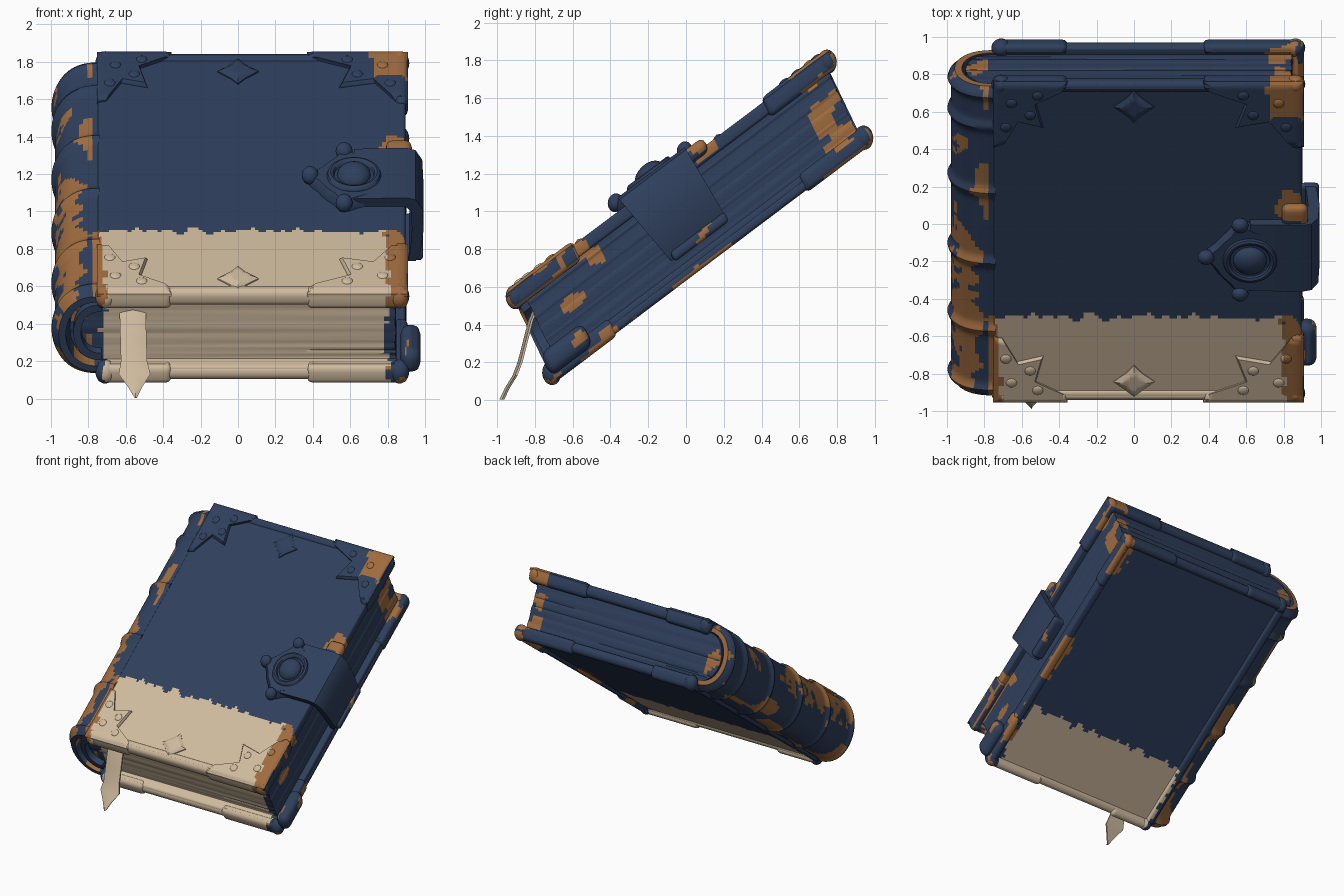
import bpy, bmesh, math, random
from mathutils import Vector, Matrix, noise

if "Cube" in bpy.data.objects:
    bpy.data.objects.remove(bpy.data.objects["Cube"])
random.seed(4)

# Book space: u = width (x), v = height of the book, w = thickness; tilted and sheared into the world
TILT = math.radians(37)
SHEAR = Matrix(((1, 0, 0, 0), (0, 1, 0.2, -0.152), (0, 0, 1, 0), (0, 0, 0, 1)))
TO_WORLD = Matrix.Rotation(TILT, 4, 'X') @ SHEAR

MATS = []
for name, col in (("blue", (0.028, 0.05, 0.108, 1)), ("tan", (0.62, 0.49, 0.34, 1)),
                  ("orange", (0.35, 0.15, 0.05, 1))):
    m = bpy.data.materials.new(name)
    m.diffuse_color = col
    m.use_nodes = True
    m.node_tree.nodes["Principled BSDF"].inputs["Base Color"].default_value = m.diffuse_color
    MATS.append(m)


def n3(a, b, c):
    return noise.noise(Vector((a, b, c)))


def colour_at(p):
    """Worn paint: tan lower band, orange rubbed edges, blue elsewhere."""
    u, v, w = p
    ju = 0.045 * n3(v * 16, w * 16, 3.3)
    jv = 0.05 * n3(u * 17, 7.7, w * 2)
    if u < -0.765:
        if w > 0.8 and -0.96 < u + 2 * ju < -0.84:
            return 2 if n3(u * 4, v * 3, 2.5) > -0.15 else 0
        return 2 if n3(u * 7, v * 2.6, w * 6) > 0.18 else 0
    if u > 0.9:
        return 2 if n3(u * 9, v * 7, w * 9) > 0.3 else 0
    if v < 0.09 + jv:
        if -0.715 + ju < u < 0.8 + ju:
            return 1
        if u > 0.79:
            return 2 if w > 0.93 and v < 0.03 or n3(u * 9, v * 6, w * 9) > 0.25 else 0
        return 2 if w > 0.95 else 0
    if u > 0.73 + ju and v > 1.44 + jv and (w > 0.93 or n3(u * 9, v * 9, w * 12) > 0.1):
        return 2
    if u > 0.77 + ju and 0.755 < v < 0.93 + jv and w > 0.97:
        return 2
    if u > 0.8 + ju and w < 0.54 and (0.35 < v < 0.75 or v > 1.35):
        return 2
    return 0


def finish(name, bm, cut=0.0, world=True, colour=None):
    """Cut into cells, paint, tilt, and make the object."""
    bmesh.ops.recalc_face_normals(bm, faces=bm.faces)
    if cut:
        for axis in (0, 1):
            lo = min(v.co[axis] for v in bm.verts)
            hi = max(v.co[axis] for v in bm.verts)
            no = Vector((axis == 0, axis == 1, 0))
            for i in range(1, int((hi - lo) / cut)):
                bmesh.ops.bisect_plane(bm, geom=bm.verts[:] + bm.edges[:] + bm.faces[:],
                                       plane_co=no * (lo + i * cut), plane_no=no)
    for f in bm.faces:
        f.material_index = colour_at(f.calc_center_median()) if colour is None else colour
    if world:
        bm.transform(TO_WORLD)
    me = bpy.data.meshes.new(name)
    bm.to_mesh(me)
    bm.free()
    for m in MATS:
        me.materials.append(m)
    me.shade_smooth()
    me.set_sharp_from_angle(angle=math.radians(40))
    ob = bpy.data.objects.new(name, me)
    bpy.context.collection.objects.link(ob)
    return ob


def box(name, u, v, w, bevel=0.02, cut=0.03):
    bm = bmesh.new()
    size = [abs(a[1] - a[0]) for a in (u, v, w)]
    mid = [(a[0] + a[1]) / 2 for a in (u, v, w)]
    bmesh.ops.create_cube(bm, size=1, matrix=Matrix.Translation(mid) @ Matrix.Diagonal((*size, 1)))
    bmesh.ops.bevel(bm, geom=bm.edges[:], offset=bevel, segments=3, profile=0.5, affect='EDGES')
    return finish(name, bm, cut)


def ball(name, c, r, flat=1.0):
    bm = bmesh.new()
    bmesh.ops.create_uvsphere(bm, u_segments=20, v_segments=12, radius=r,
                              matrix=Matrix.Translation(c) @ Matrix.Diagonal((1, 1, flat, 1)))
    return finish(name, bm)


def loft(rings):
    """Closed rings joined in order, with end caps."""
    bm = bmesh.new()
    vs = [[bm.verts.new(p) for p in r] for r in rings]
    n = len(vs[0])
    for a, b in zip(vs, vs[1:]):
        for i in range(n):
            bm.faces.new((a[i], a[(i + 1) % n], b[(i + 1) % n], b[i]))
    bm.faces.new(vs[0])
    bm.faces.new(vs[-1])
    return bm


def plate(name, pts, w0, w1, shrink=0.88, cut=0.03):
    """Raised ornament with sloping sides."""
    cu = sum(p[0] for p in pts) / len(pts)
    cv = sum(p[1] for p in pts) / len(pts)

    def ring(s, w):
        return [(cu + (a - cu) * s, cv + (b - cv) * s, w) for a, b in pts]
    bm = loft([ring(1, w0), ring(1, w0 + (w1 - w0) * 0.5), ring(shrink, w1)])
    bmesh.ops.triangulate(bm, faces=bm.faces[:])
    return finish(name, bm, cut)


# Covers, edge beads and the rim under the back cover
box("front_cover", (-0.75, 0.895), (-0.46, 1.655), (0.945, 1.015), 0.015, 0.02)
box("back_cover", (-0.75, 0.895), (-0.46, 1.655), (0.525, 0.585), 0.015, 0.025)
for label, w in (("front", (0.94, 1.028)), ("back", (0.508, 0.58))):
    box(label + "_bottom_bead", (-0.74, 0.89), (-0.47, -0.395), w, 0.03)
    box(label + "_top_bead", (-0.74, 0.89), (1.595, 1.662), w, 0.03)
box("back_fore_rim", (0.83, 0.9), (-0.46, 1.65), (0.505, 0.56), 0.02)
box("back_hinge_rim", (-0.76, -0.69), (-0.46, 1.65), (0.505, 0.56), 0.02)

# Page block with rounded back and uneven leaves
arc = [(-0.72 - 0.18 * math.sin(t) ** 0.8, 0.765 + 0.185 * math.cos(t))
       for t in [math.pi * i / 24 for i in range(25)]]
fore = [(0.845 - 0.006 * random.random(), 0.58 + 0.37 * i / 28) for i in range(29)]
outline = arc + fore
bm = loft([[(a, v, b) for a, b in outline] for v in (-0.39, 1.615)])
for i in range(1, 28):
    bmesh.ops.bisect_plane(bm, geom=bm.verts[:] + bm.edges[:] + bm.faces[:],
                           plane_co=(0, 0, 0.58 + 0.37 * i / 28), plane_no=(0, 0, 1))
for vert in bm.verts:
    end = 1 if vert.co.y > 0.5 else -1
    vert.co.y -= end * 0.014 * abs(n3(vert.co.x, end * 3, vert.co.z * 45))
finish("pages", bm, 0.03)


# Spine shell with raised cords and end rings
def spine_ring(v):
    bump = sum(0.02 * math.exp(-((v - c) / 0.028) ** 2) for c in (-0.4, 0.0, 0.45, 0.92, 1.36, 1.57))
    bump -= 0.02 * max(0, (abs(v - 0.585) - 0.99) / 0.045)
    ts = [math.pi * i / 32 for i in range(33)]

    def side(ru, rw):
        return [(-0.74 - ru * math.sin(t) ** 0.8, v, 0.768 + rw * math.cos(t)) for t in ts]
    return side(0.238 + bump, 0.238 + bump) + side(0.18, 0.185)[::-1]


finish("spine", loft([spine_ring(-0.45 + 2.07 * i / 110) for i in range(111)]))

# Layered lining rolls at both ends of the spine
for k, (v0, v1) in enumerate(((-0.435, -0.34), (1.52, 1.61))):
    ts = [math.pi * i / 24 for i in range(25)]
    prof = [(-0.73 - r * math.sin(t) ** 0.8, 0.768 + (r + 0.01) * math.cos(t))
            for r, seq in ((0.15, ts), (0.11, ts[::-1])) for t in seq]
    finish("headband_%d" % k, loft([[(a, v, b) for a, b in prof] for v in (v0, v1)]), colour=0)

# Corner fittings: wrapped edges and knobs on both covers, star plates with rivets on the front
STAR = [(0, 0), (0.4, 0), (0.39, 0.05), (0.23, 0.14), (0.27, 0.31), (0.13, 0.27), (0.05, 0.43), (0, 0.44)]
for label, w in (("front", (0.925, 1.037)), ("back", (0.492, 0.595))):
    for side, u0, du in (("left", -0.755, 1), ("right", 0.908, -1)):
        for end, v0, dv in (("bottom", -0.478, 1), ("top", 1.672, -1)):
            tag = "%s_%s_%s" % (label, end, side)
            su = 1.0 if du > 0 else 1.35
            box(tag + "_corner_edge", (u0, u0 + du * 0.4 * su), (v0, v0 + dv * 0.07), w, 0.03)
            if du < 0:
                box(tag + "_corner_side", (u0, u0 - 0.07), (v0, v0 + dv * 0.45), w, 0.03)
            ball(tag + "_knob", (u0 + du * 0.045, v0 + dv * 0.04, sum(w) / 2), 0.053, 1.15)
            if label == "front":
                plate(tag + "_corner_plate", [(u0 + du * a * su, v0 + dv * b) for a, b in STAR], 1.005, 1.038)
                for a, b in ((0.2, 0.22), (0.1, 0.14), (0.24, 0.09), (0.07, 0.3)):
                    ball(tag + "_rivet", (u0 + du * a * su, v0 + dv * b, 1.035), 0.03, 0.4)
# Diamond studs at the middle of the top and bottom edges
for v0 in (-0.34, 1.5):
    plate("diamond_stud", [(-0.11, v0), (-0.04, v0 - 0.06), (0, v0 - 0.11), (0.04, v0 - 0.06),
                           (0.11, v0), (0.04, v0 + 0.06), (0, v0 + 0.11), (-0.04, v0 + 0.06)],
          1.005, 1.04, 0.6)
box("back_corner_lug", (0.87, 0.975), (-0.45, -0.17), (0.53, 0.66), 0.045)

# Clasp: lobed plate, ringed dome, tip knobs and strap around the fore-edge
CU, CV = 0.62, 0.5
LOBES = [math.radians(a) for a in (176, 103, 257)]
pts = []
for i in range(60):
    t = 2 * math.pi * i / 60
    r = 0.2 + sum(0.045 * math.exp(-((t - a) / 0.25) ** 2) for a in LOBES)
    pts.append((CU + r * math.cos(t), CV + r * math.sin(t)))
plate("clasp_plate", pts, 1.0, 1.07, 0.9, 0.05)
ball("clasp_dome", (CU, CV, 1.07), 0.09, 0.65)
ring = [[(CU + (0.125 + 0.02 * math.cos(s)) * math.cos(t), CV + (0.125 + 0.02 * math.cos(s)) * math.sin(t),
          1.07 + 0.022 * math.sin(s)) for s in [math.pi * j / 4 for j in range(8)]]
        for t in [2 * math.pi * i / 40 for i in range(41)]]
finish("clasp_ring", loft(ring))
for a in LOBES:
    ball("clasp_tip", (CU + 0.235 * math.cos(a), CV + 0.235 * math.sin(a), 1.06), 0.045)
outer = [(0.62, 1.068), (0.9, 1.075), (0.95, 1.06), (0.985, 1.0), (0.992, 0.85), (0.975, 0.68), (0.95, 0.635)]
inner = [(0.91, 0.635), (0.92, 0.7), (0.93, 0.85), (0.925, 0.98), (0.9, 1.01), (0.62, 1.01)]
strap = []
for i in range(13):
    v = 0.3 + 0.44 * i / 12
    strap.append([(a, v + (1.05 - b) * (0.25 - 0.16 * i / 12), b) for a, b in outer + inner])
finish("clasp_strap", loft(strap), colour=0)
box("clasp_strap_end", (0.89, 0.99), (0.42, 0.78), (0.62, 0.675), 0.02)
box("clasp_catch", (0.79, 0.93), (0.7, 0.85), (0.98, 1.06), 0.035)

# Ribbon bookmark hanging out of the lower edge (world space)
RIBBON = [(-0.78, 0.52, 0.07), (-0.822, 0.42, 0.07), (-0.85, 0.31, 0.07), (-0.878, 0.2, 0.07),
          (-0.905, 0.13, 0.085), (-0.945, 0.065, 0.04), (-0.975, 0.003, 0.006)]
rings = []
for i, (y, z, h) in enumerate(RIBBON):
    c = -0.565 + 0.003 * i
    rings.append([(c - h, y, z), (c, y - 0.014, z), (c + h, y, z), (c + h, y + 0.012, z),
                  (c, y + 0.012, z), (c - h, y + 0.012, z)])
finish("ribbon_bookmark", loft(rings), world=False, colour=1)
